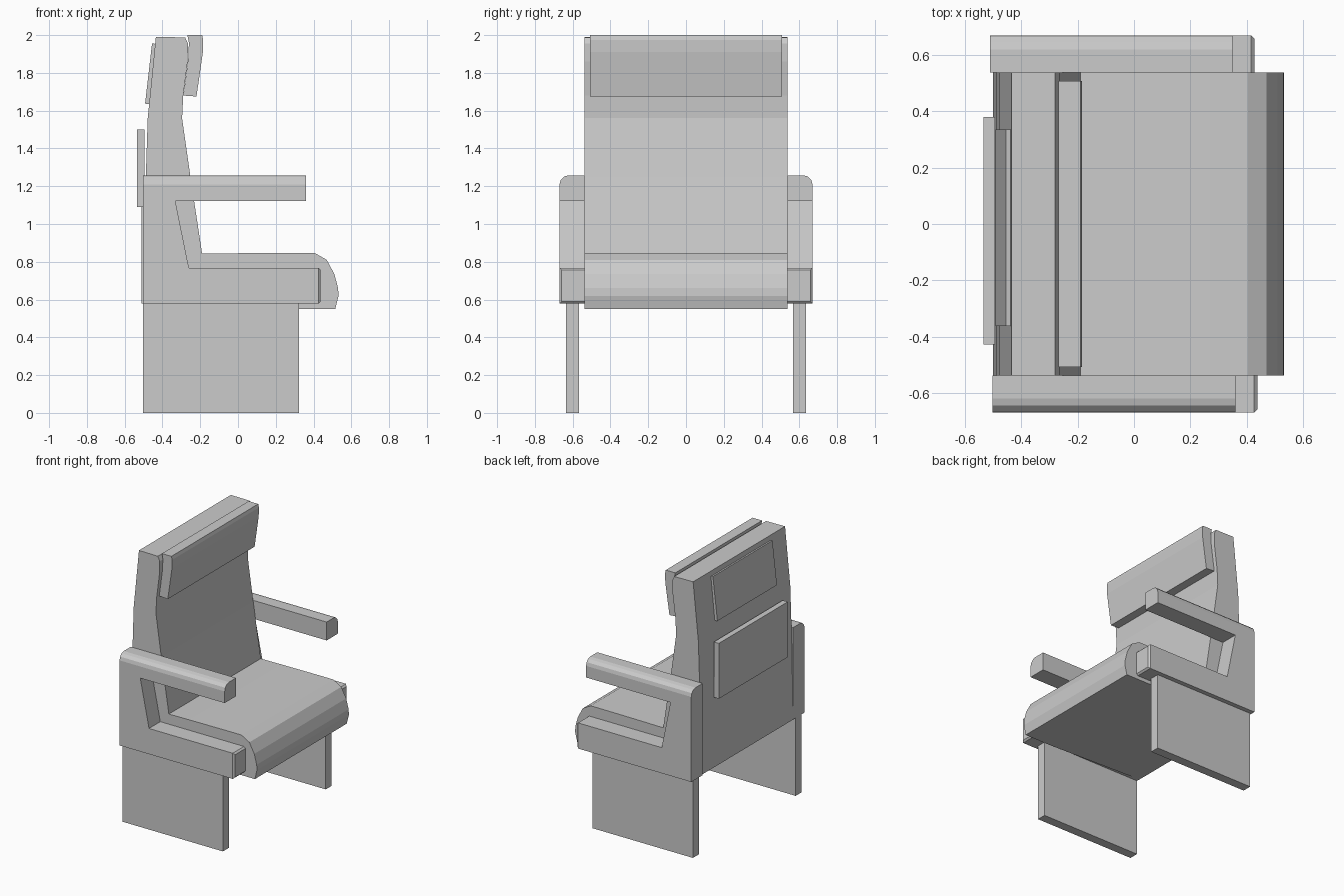
import bpy, bmesh

if "Cube" in bpy.data.objects:
    bpy.data.objects.remove(bpy.data.objects["Cube"])


def extrude_profile(name, points, y0, y1, bevels=()):
    """Extrude an XZ outline along y; bevels = (edge test, width, segments)."""
    bm = bmesh.new()
    face = bm.faces.new([bm.verts.new((x, y0, z)) for x, z in points])
    res = bmesh.ops.extrude_face_region(bm, geom=[face])
    for v in res["geom"]:
        if isinstance(v, bmesh.types.BMVert):
            v.co.y = y1
    bmesh.ops.recalc_face_normals(bm, faces=bm.faces[:])
    for test, width, segments in bevels:
        edges = [e for e in bm.edges if test(e.verts[0].co, e.verts[1].co)]
        bmesh.ops.bevel(bm, geom=edges, offset=width, offset_type='OFFSET',
                        segments=segments, profile=0.5, affect='EDGES')
    mesh = bpy.data.meshes.new(name)
    bm.to_mesh(mesh)
    bm.free()
    obj = bpy.data.objects.new(name, mesh)
    bpy.context.collection.objects.link(obj)
    return obj


def rect(x0, x1, z0, z1):
    return [(x0, z0), (x1, z0), (x1, z1), (x0, z1)]


# seat cushion and backrest in one padded shell
extrude_profile("seat_and_backrest", [
    (-0.50, 0.575), (0.30, 0.55), (0.515, 0.55), (0.532, 0.62), (0.53, 0.66),
    (0.51, 0.735), (0.47, 0.81), (0.405, 0.847), (0.27, 0.847), (-0.02, 0.845),
    (-0.19, 0.843), (-0.252, 1.25), (-0.296, 1.56), (-0.29, 1.68),
    (-0.267, 1.86), (-0.265, 1.955), (-0.28, 1.988), (-0.435, 1.99),
    (-0.478, 1.56), (-0.488, 1.25)], -0.538, 0.538)

# headrest pad
extrude_profile("headrest", [
    (-0.29, 1.68), (-0.22, 1.675), (-0.203, 1.79), (-0.186, 1.91),
    (-0.184, 1.975), (-0.19, 2.0), (-0.268, 2.0), (-0.26, 1.96),
    (-0.263, 1.88), (-0.28, 1.75)], -0.508, 0.508)

# rear screen and folded tray table
extrude_profile("rear_screen", [
    (-0.492, 1.637), (-0.468, 1.635), (-0.436, 1.953), (-0.455, 1.957)],
    -0.362, 0.335)
extrude_profile("tray_table", rect(-0.535, -0.494, 1.09, 1.50), -0.427, 0.38)

# side frames with armrests, and the leg panels below them
for side, label, dx in ((-1, "right", 0.0), (1, "left", -0.01)):
    outline = [(-0.502, 0.578), (0.438, 0.578), (0.438, 0.768), (-0.26, 0.768),
               (-0.332, 1.122), (0.36, 1.122), (0.36, 1.258), (-0.502, 1.258)]
    outer = 0.67 * side

    def top_outer(a, b):
        return all(abs(c.y - outer) < 1e-4 and c.z > 1.25 for c in (a, b))

    def lower_tip(a, b, tip=0.438 + dx):
        return (all(abs(c.x - tip) < 1e-4 for c in (a, b))
                and not all(abs(c.y - 0.538 * side) < 1e-4 for c in (a, b)))

    extrude_profile("armrest_" + label, [(x + dx, z) for x, z in outline],
                    0.538 * side, outer,
                    [(top_outer, 0.05, 3), (lower_tip, 0.012, 1)])
    extrude_profile("leg_panel_" + label, rect(-0.502, 0.322, 0.0, 0.58),
                    0.567 * side, 0.636 * side)
